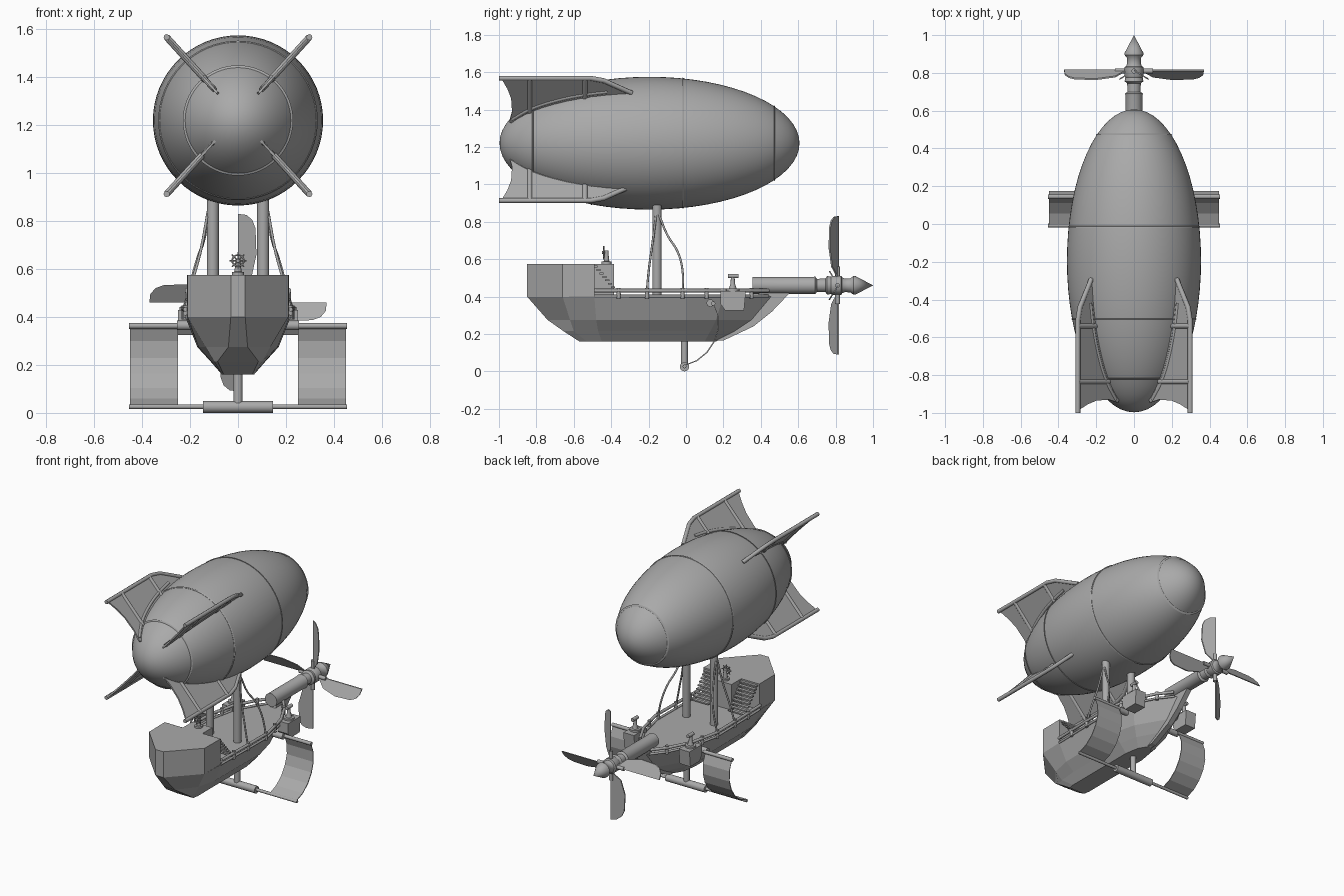
import bpy, bmesh, math
from mathutils import Vector as V

if "Cube" in bpy.data.objects:
    bpy.data.objects.remove(bpy.data.objects["Cube"])

grey = bpy.data.materials.new("plain_grey")
grey.diffuse_color = (0.40, 0.40, 0.40, 1)
grey.use_nodes = True
grey.node_tree.nodes["Principled BSDF"].inputs["Base Color"].default_value = grey.diffuse_color


def finish(name, bm, smooth=False):
    bmesh.ops.recalc_face_normals(bm, faces=bm.faces)
    me = bpy.data.meshes.new(name)
    bm.to_mesh(me)
    bm.free()
    me.materials.append(grey)
    ob = bpy.data.objects.new(name, me)
    bpy.context.collection.objects.link(ob)
    if smooth:
        bpy.ops.object.select_all(action='DESELECT')
        ob.select_set(True)
        bpy.context.view_layer.objects.active = ob
        bpy.ops.object.shade_smooth_by_angle(angle=math.radians(35))
    return ob


def prism(name, pts, offset):
    """Flat outline of 3D points, extruded by an offset vector."""
    bm = bmesh.new()
    a = [bm.verts.new(V(p)) for p in pts]
    b = [bm.verts.new(V(p) + V(offset)) for p in pts]
    n = len(pts)
    bm.faces.new(a)
    bm.faces.new(b[::-1])
    for i in range(n):
        bm.faces.new((a[i], a[(i + 1) % n], b[(i + 1) % n], b[i]))
    return finish(name, bm)


def box(name, x0, x1, y0, y1, z0, z1):
    return prism(name, [(x0, y0, z0), (x1, y0, z0), (x1, y1, z0), (x0, y1, z0)], (0, 0, z1 - z0))


def lathe(name, origin, axis, profile, seg=24):
    """Revolve (distance along axis, radius) points; radius 0 makes a tip."""
    rot = V((0, 0, 1)).rotation_difference(V(axis).normalized())
    bm = bmesh.new()
    rings = []
    for d, r in profile:
        k = seg if r > 0 else 1
        rings.append([bm.verts.new(V(origin) + rot @ V((r * math.cos(math.tau * i / seg),
                      r * math.sin(math.tau * i / seg), d))) for i in range(k)])
    for a, b in zip(rings, rings[1:]):
        for i in range(seg):
            f = [a[i % len(a)], a[(i + 1) % len(a)], b[(i + 1) % len(b)], b[i % len(b)]]
            bm.faces.new(list(dict.fromkeys(f)))
    for end in (rings[0], rings[-1]):
        if len(end) > 1:
            bm.faces.new(end)
    return finish(name, bm, True)


def rod(name, p, q, r, seg=12):
    d = V(q) - V(p)
    return lathe(name, p, d, [(0, r), (d.length, r)], seg)


def tube(name, pts, r, smooth=True):
    """Round bar along a path."""
    cu = bpy.data.curves.new(name, 'CURVE')
    cu.dimensions = '3D'
    cu.bevel_depth, cu.bevel_resolution, cu.use_fill_caps = r, 2, True
    sp = cu.splines.new('BEZIER' if smooth else 'POLY')
    if smooth:
        sp.bezier_points.add(len(pts) - 1)
        sp.resolution_u = 8
        for bp, p in zip(sp.bezier_points, pts):
            bp.co = p
            bp.handle_left_type = bp.handle_right_type = 'AUTO'
    else:
        sp.points.add(len(pts) - 1)
        for sv, p in zip(sp.points, pts):
            sv.co = (*p, 1)
    cu.materials.append(grey)
    ob = bpy.data.objects.new(name, cu)
    bpy.context.collection.objects.link(ob)
    bpy.ops.object.select_all(action='DESELECT')
    ob.select_set(True)
    bpy.context.view_layer.objects.active = ob
    bpy.ops.object.convert(target='MESH')


# Balloon envelope with raised seams
CY, CZ, LEN, RAD = -0.195, 1.22, 0.802, 0.355
arc = [math.pi * i / 32 for i in range(33)]
prof = [(-LEN * math.cos(t), RAD * math.sin(t) if 0 < i < 32 else 0) for i, t in enumerate(arc)]
lathe("balloon", (0, CY, CZ), (0, 1, 0), prof, 64)
for y in (-0.82, -0.505, -0.015, 0.475):
    r = RAD * math.sqrt(1 - ((y - CY) / LEN) ** 2)
    s = 0.006 * (y - CY) / LEN
    lathe("balloon_seam", (0, y, CZ), (0, 1, 0),
          [(-0.004, r + s - 0.004), (-0.003, r + s + 0.003), (0.003, r - s + 0.003), (0.004, r - s - 0.004)], 64)

# Four diagonal tail fins: thin panel, outer bar and ribs
panel = [(-0.99, .45), (-0.5, .45), (-0.29, .335), (-0.33, .25), (-0.9, .1), (-0.945, .13),
         (-0.93, .2), (-0.935, .3), (-0.955, .37)]
for sx in (-1, 1):
    for sz in (-1, 1):
        def at(y, r):
            return V((sx * r * 0.673, y, 1.24 + sz * r * 0.74))
        n = V((-sz * 0.74, 0, sx * 0.673)) * 0.005
        prism("fin_panel", [at(*p) - n for p in panel], n * 2)
        tube("fin_outer_bar", [at(-1, .442), at(-0.51, .442), at(-0.44, .425), at(-0.29, .335)], 0.013, False)
        for y in (-0.835, -0.54):
            rod("fin_rib", at(y, .2), at(y, .442), 0.014)
        tube("fin_inner_bar", [at(y, RAD * math.sqrt(1 - ((y - CY) / LEN) ** 2) + .005)
                               for y in (-0.93, -0.835, -0.7, -0.54, -0.42)], 0.011)

# Faceted hull: plan outlines (y, half width) stacked by height
levels = [(.16, [(-.57, .06), (-.53, .067), (-.45, .067), (0, .067), (.1, .05), (.16, .012)]),
          (.215, [(-.655, .085), (-.60, .10), (-.47, .112), (0, .115), (.13, .09), (.27, .012)]),
          (.275, [(-.74, .04), (-.62, .135), (-.48, .165), (0, .17), (.16, .13), (.36, .012)]),
          (.40, [(-.85, .03), (-.66, .21), (-.49, .215), (0, .22), (.2, .175), (.46, .015)])]
bm = bmesh.new()
loops = []
for z, half in levels:
    ring = [(w, y) for y, w in half] + [(-w, y) for y, w in reversed(half)]
    loops.append([bm.verts.new((x, y, z)) for x, y in ring])
for a, b in zip(loops, loops[1:]):
    for i in range(12):
        bm.faces.new((a[i], a[(i + 1) % 12], b[(i + 1) % 12], b[i]))
bm.faces.new(loops[0])
bm.faces.new(loops[-1])
finish("hull", bm)

# Raised aft cabin, landing between the stairs, and open stair treads
cabin = [(.03, -.85), (.21, -.66), (.212, -.49), (-.212, -.49), (-.21, -.66), (-.03, -.85)]
prism("cabin", [(x, y, .399) for x, y in cabin], (0, 0, .176))
box("cabin_landing", -.075, .075, -.495, -.385, .399, .575)
for s in (-1, 1):
    for i in range(9):
        y, z = -.49 + .0155 * i, .556 - .0185 * i
        box("stair_tread", min(s * .075, s * .2), max(s * .075, s * .2), y - .004, y + .018, z, z + .009)

# Steering wheel on its stand
lathe("wheel_stand", (0, -.425, .575), (0, 0, 1), [(0, .026), (.012, .026), (.014, .015), (.05, .011), (.07, .011)], 12)
ring = [(.024 * math.cos(math.tau * i / 20), -.44, .635 + .024 * math.sin(math.tau * i / 20)) for i in range(21)]
tube("wheel_rim", ring, .0035, False)
rod("wheel_hub", (0, -.45, .635), (0, -.42, .635), .008)
for i in range(4):
    d = V((math.cos(i * math.pi / 4), 0, math.sin(i * math.pi / 4))) * .036
    rod("wheel_spoke", V((0, -.44, .635)) - d, V((0, -.44, .635)) + d, .003, 8)

# Bow stem under the engine tube
stem = [(.08, .162), (.2, .165), (.36, .24), (.46, .32), (.56, .425), (.4, .43), (.3, .29), (.12, .2)]
prism("bow_stem", [(-.018, y, z) for y, z in stem], (.036, 0, 0))

# Engine tube with collars and pointed spinner
lathe("engine_tube", (0, 0, .46), (0, 1, 0),
      [(.355, .045), (.68, .045), (.69, .048), (.70, .035), (.745, .036), (.755, .05), (.775, .046), (.785, .051),
       (.83, .051), (.835, .042), (.85, .036), (.88, .038), (.895, .05), (.905, .05), (1.0, 0)], 24)

# Four propeller blades, each pitched and rounded at the tip
blade = [(.03, 0), (.37, 0), (.366, .035), (.345, .06), (.31, .073), (.2, .077), (.1, .055), (.06, .02), (.03, .012)]
for k in range(4):
    a = k * math.pi / 2
    u, w = V((math.sin(a), 0, math.cos(a))), V((math.cos(a), 0, -math.sin(a)))
    o = V((0, .81, .46))
    prism("propeller_blade", [o + u * r + w * c + V((0, -.62 * c, 0)) for r, c in blade], (0, .008, 0))
    rod("blade_root", o + u * .03, o + u * .1, .013)

# Everything mirrored left and right
for s in (-1, 1):
    # mast and its two stays
    rod("mast", (s * .105, -.155, .39), (s * .105, -.155, .96), .025, 20)
    tube("aft_stay", [(s * .125, -.16, .84), (s * .155, -.18, .68), (s * .19, -.198, .55), (s * .222, -.21, .42)], .006)
    tube("fore_stay", [(s * .125, -.145, .84), (s * .14, -.1, .73), (s * .17, -.045, .64),
                       (s * .195, -.02, .55), (s * .225, -.017, .42)], .006)
    # rails along the deck edge
    edge = [(.214, -.49), (.22, -.2), (.222, 0), (.178, .2), (.1, .35), (.03, .44)]
    tube("gunwale", [(s * x, y, .402) for x, y in edge], .008, False)
    tube("rail", [(s * (x + .005), y, .432) for x, y in edge], .01, False)
    for x, y in ((.219, -.36), (.222, -.208), (.224, -.018), (.2, .11), (.1, .35)):
        rod("rail_post", (s * x, y, .39), (s * x, y, .447), .011)
    # bow box with swivel handle
    prism("bow_box", [(s * .17, y, z) for y, z in ((.21, .325), (.31, .325), (.32, .43), (.185, .43), (.185, .36))],
          (s * .08, 0, 0))
    lathe("box_handle", (s * .21, .25, .43), (0, 0, 1),
          [(0, .035), (.012, .035), (.014, .02), (.04, .012), (.075, .01)], 12)
    rod("handle_grip", (s * .21, .225, .51), (s * .21, .28, .51), .012)
    # side sail: upper spar with socket, and curved sheet
    rod("spar_socket", (s * .13, .13, .365), (s * .255, .13, .365), .02, 16)
    rod("upper_spar", (s * .24, .145, .363), (s * .455, .145, .363), .012)
    sheet = [(-.005, .03), (.06, .055), (.115, .1), (.155, .16), (.175, .225), (.174, .295), (.148, .363)]
    inner = [(y - .005, z + .004) for y, z in reversed(sheet)]
    prism("side_sail", [(s * .25, y, z) for y, z in sheet + inner], (s * .2, 0, 0))

# Lower sail spar hung on a centre post
rod("lower_spar", (-.455, -.008, .026), (.455, -.008, .026), .01)
rod("lower_spar_sleeve", (-.147, -.008, .025), (.147, -.008, .025), .0245, 20)
rod("lower_post", (0, -.008, .03), (0, -.008, .2), .019, 16)
